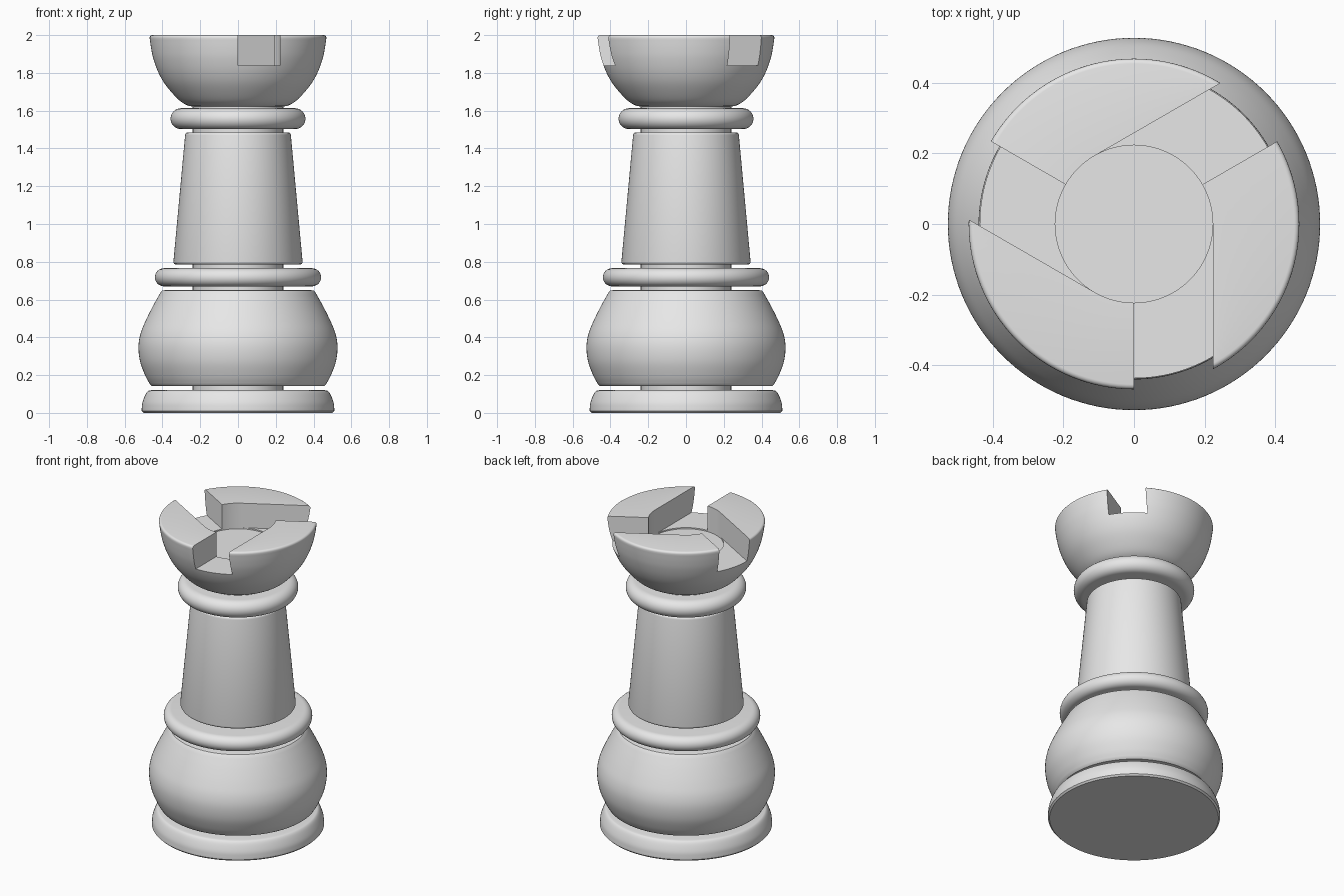
import bpy, bmesh
from math import pi, radians, sin, cos
from mathutils import Matrix, Vector

if "Cube" in bpy.data.objects:
    bpy.data.objects.remove(bpy.data.objects["Cube"])

SEGMENTS = 128

# Single plain grey finish
grey = bpy.data.materials.new("plain_grey")
grey.use_nodes = True
GREY = (0.8, 0.8, 0.8, 1)
grey.diffuse_color = GREY
grey.node_tree.nodes["Principled BSDF"].inputs["Base Color"].default_value = GREY


def smooth_path(points, steps=5):
    """Catmull-Rom curve through (radius, height) points."""
    p = [Vector(q) for q in points]
    p = [p[0] * 2 - p[1]] + p + [p[-1] * 2 - p[-2]]
    out = []
    for a, b, c, d in zip(p, p[1:], p[2:], p[3:]):
        for i in range(steps):
            t = i / steps
            out.append(0.5 * (2 * b + (c - a) * t + (2 * a - 5 * b + 4 * c - d) * t * t
                              + (3 * b - a - 3 * c + d) * t ** 3))
    return out + [p[-2]]


def corner(r, z, size, start, steps=4):
    """Quarter-round edge centred at (r, z), turning a quarter from start."""
    return [(r + size * cos(start + pi / 2 * i / steps),
             z + size * sin(start + pi / 2 * i / steps)) for i in range(steps + 1)]


def lathe(name, profile):
    """Closed solid of revolution, profile runs bottom to top."""
    bm = bmesh.new()
    pts = [(0, profile[0][1]), *profile, (0, profile[-1][1])]
    verts = [bm.verts.new((r, 0, z)) for r, z in pts]
    edges = [bm.edges.new(pair) for pair in zip(verts, verts[1:])]
    bmesh.ops.spin(bm, geom=verts + edges, axis=(0, 0, 1), cent=(0, 0, 0),
                   angle=2 * pi, steps=SEGMENTS)
    bmesh.ops.remove_doubles(bm, verts=bm.verts, dist=0.0002)
    bmesh.ops.recalc_face_normals(bm, faces=bm.faces)
    return finish(name, bm)


def finish(name, bm):
    mesh = bpy.data.meshes.new(name)
    bm.to_mesh(mesh)
    bm.free()
    mesh.materials.append(grey)
    obj = bpy.data.objects.new(name, mesh)
    bpy.context.collection.objects.link(obj)
    return obj


def ring(name, radius, low, high):
    """Flat collar with a fully rounded rim."""
    half = (high - low) / 2
    r, z = radius - half, (low + high) / 2
    return lathe(name, corner(r, z, half, -pi / 2, 8) + corner(r, z, half, 0, 8)[1:])


# Foot, bulb, collars and shaft around a thin core
foot = lathe("foot", [(0.5, 0), (0.51, 0.01)] + smooth_path(
    [(0.51, 0.02), (0.506, 0.055), (0.491, 0.095), (0.477, 0.115), (0.46, 0.12)]))
core = lathe("core", [(0.24, 0.05), (0.24, 1.7)])
bulb = lathe("bulb", [(0.455, 0.142)] + smooth_path(
    [(0.465, 0.15), (0.49, 0.195), (0.518, 0.27), (0.527, 0.35), (0.516, 0.42),
     (0.488, 0.49), (0.448, 0.57), (0.41, 0.638)]) + [(0.402, 0.647), (0.385, 0.65)])
lower_collar = ring("lower_collar", 0.44, 0.67, 0.766)
shaft = lathe("shaft", corner(0.327, 0.8, 0.015, -pi / 2)
              + corner(0.265, 1.47, 0.015, 0))
upper_collar = ring("upper_collar", 0.357, 1.502, 1.613)

# Bowl-shaped head
head = lathe("head", smooth_path(
    [(0.235, 1.622), (0.265, 1.627), (0.305, 1.65), (0.35, 1.695), (0.393, 1.75),
     (0.425, 1.81), (0.448, 1.875), (0.46, 1.93), (0.468, 1.985)])
    + corner(0.454, 1.986, 0.014, 0)[1:])

# Central well and three offset notches cut into the head
WELL = 0.223
well = lathe("well_cutter", [(WELL, 1.832), (WELL, 2.2)])
cutters = [well]
for turn in range(3):
    bm = bmesh.new()
    bmesh.ops.create_cube(bm, size=1)
    bmesh.ops.scale(bm, vec=(WELL, 0.7, 0.3), verts=bm.verts)
    bmesh.ops.translate(bm, vec=(WELL / 2, -0.35, 1.99), verts=bm.verts)
    bmesh.ops.rotate(bm, cent=(0, 0, 0), verts=bm.verts,
                     matrix=Matrix.Rotation(radians(120 * turn), 3, "Z"))
    cutters.append(finish("notch_cutter", bm))

bpy.context.view_layer.objects.active = head
for cutter in cutters:
    cutter.hide_render = True
    cut = head.modifiers.new("cut", "BOOLEAN")
    cut.operation = "DIFFERENCE"
    cut.solver = "EXACT"
    cut.object = cutter
    bpy.ops.object.modifier_apply(modifier=cut.name)
    bpy.data.objects.remove(cutter)

# Smooth shading with crisp edges
for part in (foot, core, bulb, lower_collar, shaft, upper_collar, head):
    bpy.ops.object.select_all(action="DESELECT")
    part.select_set(True)
    bpy.context.view_layer.objects.active = part
    bpy.ops.object.shade_smooth_by_angle(angle=radians(35))
